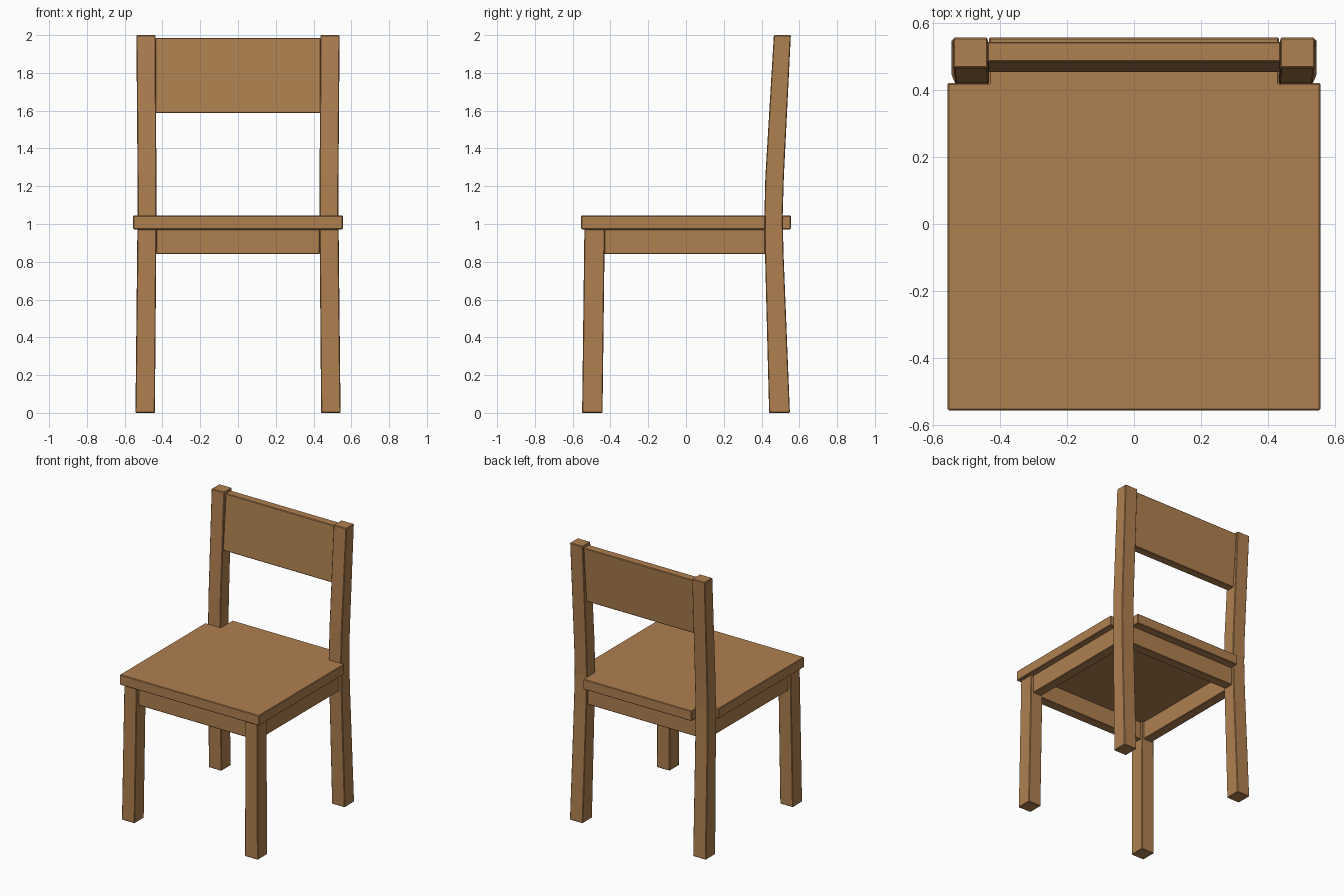
import bpy, bmesh

old = bpy.data.objects.get("Cube")
if old:
    bpy.data.objects.remove(old, do_unlink=True)

wood = bpy.data.materials.new("warm wood")
wood.use_nodes = True
colour = (0.43, 0.215, 0.08, 1)
wood.diffuse_color = colour
wood.node_tree.nodes["Principled BSDF"].inputs["Base Color"].default_value = colour


def finish(name, bm, bevel=0.004):
    """Turn a bmesh into a wooden part with lightly softened edges."""
    bmesh.ops.recalc_face_normals(bm, faces=bm.faces)
    mesh = bpy.data.meshes.new(name)
    bm.to_mesh(mesh)
    bm.free()
    mesh.materials.append(wood)
    obj = bpy.data.objects.new(name, mesh)
    bpy.context.collection.objects.link(obj)
    mod = obj.modifiers.new("soft edges", "BEVEL")
    mod.width = bevel
    mod.segments = 1
    mod.limit_method = "ANGLE"
    return obj


def loft(name, sections):
    """Bar through rectangles given as (z, x0, x1, y0, y1)."""
    bm = bmesh.new()
    rings = [[bm.verts.new((x, y, z)) for x, y in
              ((x0, y0), (x1, y0), (x1, y1), (x0, y1))]
             for z, x0, x1, y0, y1 in sections]
    for low, high in zip(rings, rings[1:]):
        for i in range(4):
            j = (i + 1) % 4
            bm.faces.new((low[i], low[j], high[j], high[i]))
    bm.faces.new(rings[0])
    bm.faces.new(rings[-1])
    return finish(name, bm)


def box(name, x0, x1, y0, y1, z0, z1):
    return loft(name, [(z0, x0, x1, y0, y1), (z1, x0, x1, y0, y1)])


def mirrored(side, sections):
    return [(z, *sorted((side * a, side * b)), c, d) for z, a, b, c, d in sections]


# Seat board, notched around the back posts
half, notch, tail = 0.555, 0.432, 0.42
outline = [(-half, -half), (half, -half), (half, tail), (notch, tail),
           (notch, half), (-notch, half), (-notch, tail), (-half, tail)]
bm = bmesh.new()
base = bm.faces.new([bm.verts.new((x, y, 0.972)) for x, y in outline])
top = bmesh.ops.extrude_face_region(bm, geom=[base])["geom"]
bmesh.ops.translate(bm, vec=(0, 0, 0.073),
                    verts=[v for v in top if isinstance(v, bmesh.types.BMVert)])
finish("seat", bm)

# Tapered front legs, bent back posts and side aprons
for label, side in (("left", 1), ("right", -1)):
    loft(f"front_leg_{label}", mirrored(side, [
        (0, 0.44, 0.543, -0.55, -0.442),
        (0.973, 0.432, 0.532, -0.538, -0.43)]))
    loft(f"back_post_{label}", mirrored(side, [
        (0, 0.44, 0.543, 0.44, 0.55),
        (0.85, 0.433, 0.534, 0.418, 0.516),
        (1.05, 0.432, 0.532, 0.415, 0.512),
        (1.25, 0.432, 0.532, 0.42, 0.518),
        (2.0, 0.436, 0.538, 0.465, 0.555)]))
    a, b = sorted((side * 0.445, side * 0.515))
    box(f"side_apron_{label}", a, b, -0.432, 0.42, 0.84, 0.973)

# Front and back aprons
box("front_apron", -0.434, 0.434, -0.515, -0.445, 0.84, 0.973)
box("back_apron", -0.434, 0.434, 0.43, 0.5, 0.84, 0.973)

# Leaning backrest panel
loft("backrest", [(1.587, -0.437, 0.437, 0.452, 0.512),
                  (1.985, -0.437, 0.437, 0.483, 0.543)])
